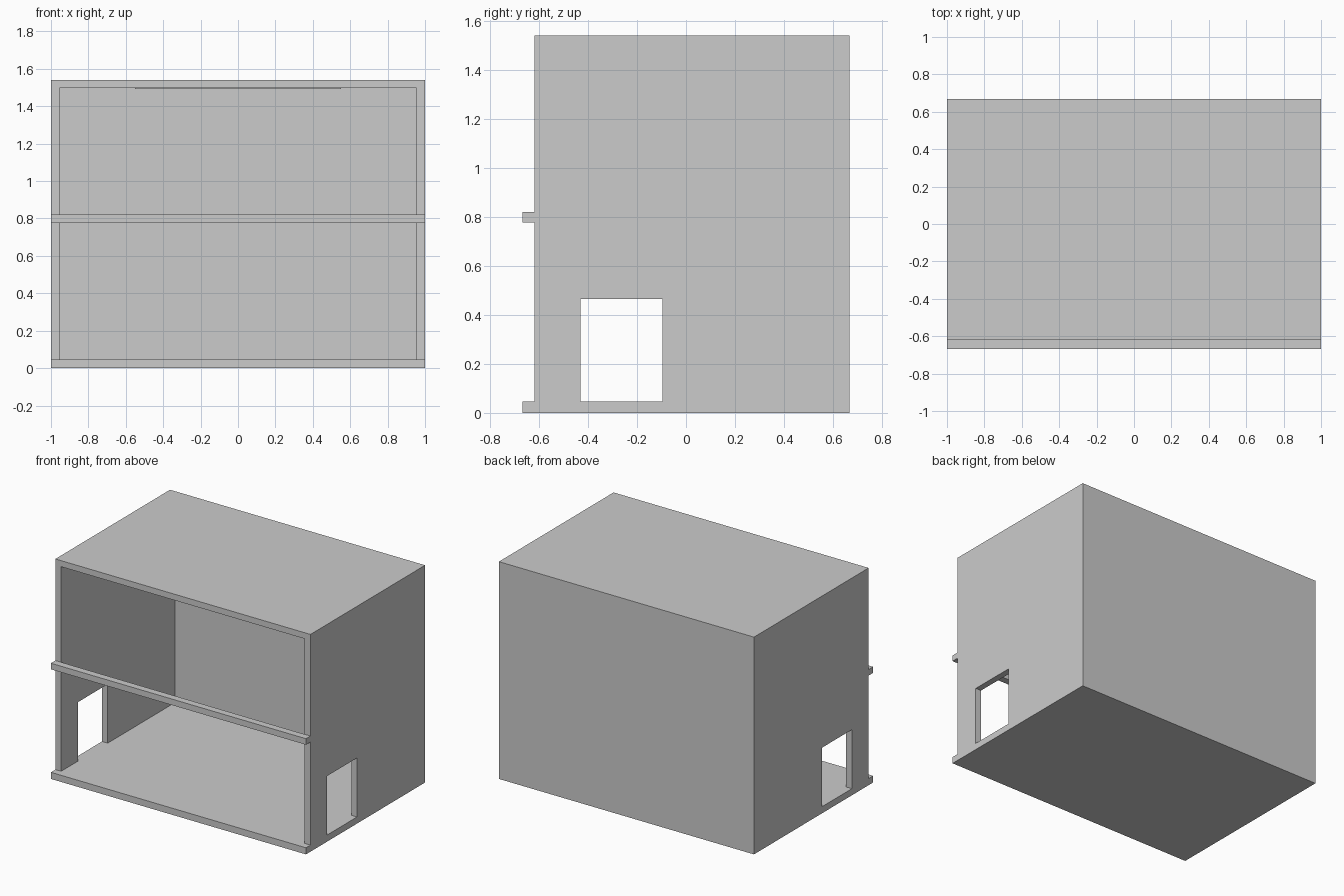
import bpy

cube = bpy.data.objects.get("Cube")
if cube:
    bpy.data.objects.remove(cube, do_unlink=True)

grey = bpy.data.materials.new("light grey")
grey.use_nodes = True
colour = (0.6, 0.6, 0.6, 1)
grey.diffuse_color = colour
grey.node_tree.nodes["Principled BSDF"].inputs["Base Color"].default_value = colour


def box(name, x, y, z):
    """Box from its (low, high) extents on each axis."""
    bpy.ops.mesh.primitive_cube_add(size=1)
    ob = bpy.context.object
    ob.name = ob.data.name = name
    for v in ob.data.vertices:
        v.co = [(lo + hi) / 2 + c * (hi - lo) for c, (lo, hi) in zip(v.co, (x, y, z))]
    ob.data.materials.append(grey)
    return ob


FRONT, LIP, BACK = -0.617, -0.667, 0.667
FLOOR, CEILING, TOP = 0.047, 1.497, 1.54
INNER = 0.955
BACK_IN = BACK - 0.006

# Horizontal slabs and the front rail
box("ground_floor", (-1, 1), (LIP, BACK), (0, FLOOR))
box("roof", (-1, 1), (FRONT, BACK), (CEILING, TOP))
box("front_rail", (-1, 1), (LIP, FRONT), (0.777, 0.82))
box("ceiling_panel", (-0.55, 0.55), (-0.3, 0.3), (CEILING - 0.005, CEILING))

# Thin back wall
box("back_wall", (-1, 1), (BACK_IN, BACK), (FLOOR, CEILING))

# Side walls, each pierced by a doorway
door_cutter = box("door_cutter", (-1.2, 1.2), (-0.43, -0.095), (FLOOR - 0.1, 0.465))
for name, x in (("left_wall", (INNER, 1)), ("right_wall", (-1, -INNER))):
    wall = box(name, x, (FRONT, BACK_IN), (FLOOR, CEILING))
    cut = wall.modifiers.new("doorway", 'BOOLEAN')
    cut.operation = 'DIFFERENCE'
    cut.solver = 'EXACT'
    cut.object = door_cutter
    bpy.context.view_layer.objects.active = wall
    bpy.ops.object.modifier_apply(modifier=cut.name)
bpy.data.objects.remove(door_cutter, do_unlink=True)
